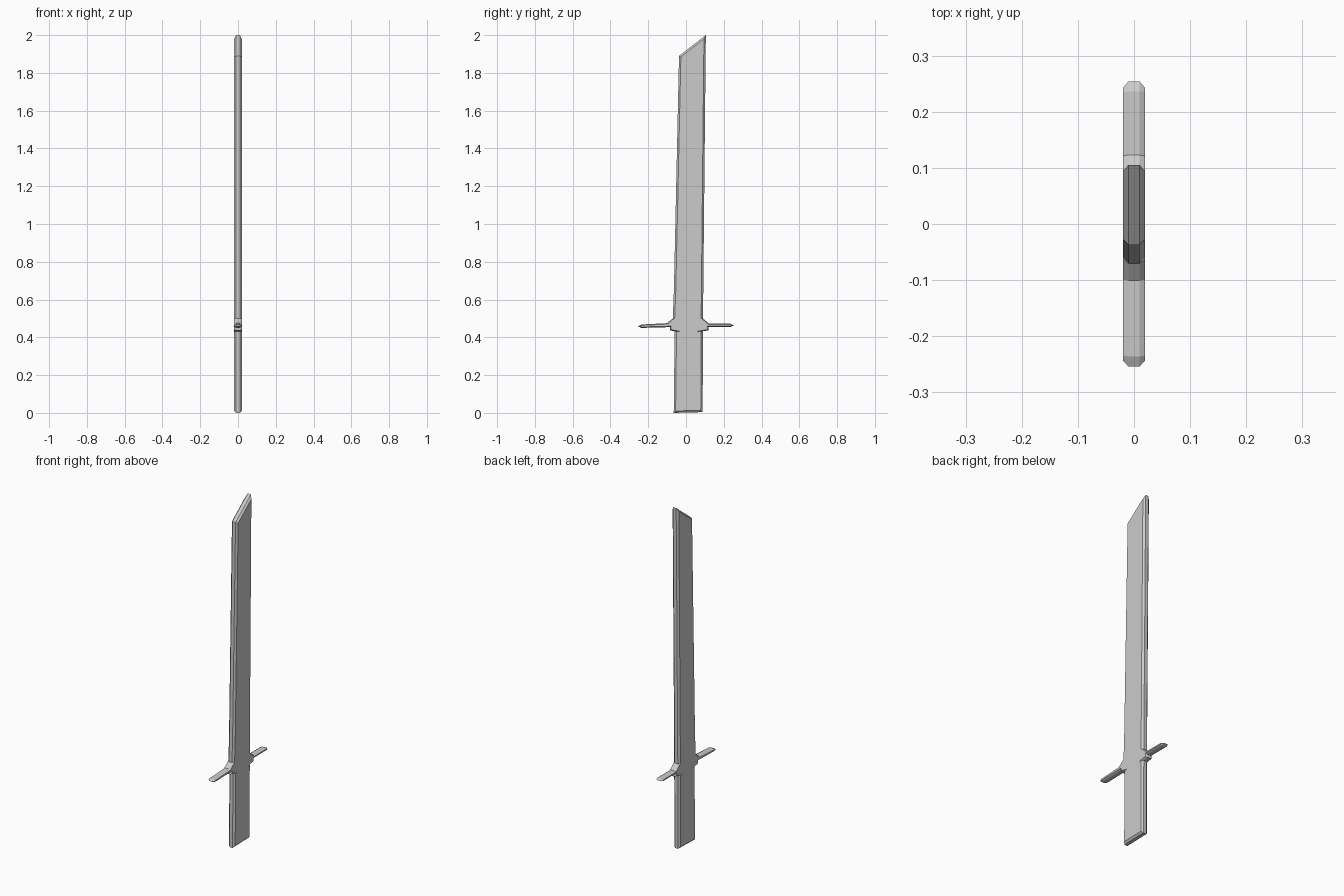
import bpy, bmesh
from mathutils import Vector

if "Cube" in bpy.data.objects:
    bpy.data.objects.remove(bpy.data.objects["Cube"])

HALF, RIM = 0.02, 0.01   # half thickness of the flat face and of the outer rim


def inset_outline(pts, insets):
    """Move each outline edge inward by its own inset and intersect neighbours."""
    n = len(pts)
    normals = []
    for i in range(n):
        d = (pts[(i + 1) % n] - pts[i]).normalized()
        normals.append(Vector((-d.y, d.x)))
    out = []
    for i in range(n):
        a, b = normals[i - 1], normals[i]
        ca, cb = a.dot(pts[i]) + insets[i - 1], b.dot(pts[i]) + insets[i]
        det = a.x * b.y - a.y * b.x
        out.append(Vector(((ca * b.y - cb * a.y) / det, (a.x * cb - b.x * ca) / det)))
    return out


def plate(name, outline, inset, seams=()):
    """Chamfered plate from a counter-clockwise (y, z) outline; seam edges stay square."""
    pts = [Vector(p) for p in outline]
    n = len(pts)
    inner = inset_outline(pts, [0 if i in seams else inset for i in range(n)])
    bm = bmesh.new()
    rings = []
    for ring, x in ((inner, -HALF), (pts, -RIM), (pts, RIM), (inner, HALF)):
        rings.append([bm.verts.new((x, p.x, p.y)) for p in ring])
    for lo, hi in zip(rings, rings[1:]):
        for i in range(n):
            j = (i + 1) % n
            bm.faces.new((lo[i], lo[j], hi[j], hi[i]))
    bm.faces.new(rings[0][::-1])
    bm.faces.new(rings[-1])
    bmesh.ops.recalc_face_normals(bm, faces=bm.faces)
    mesh = bpy.data.meshes.new(name)
    bm.to_mesh(mesh)
    bm.free()
    obj = bpy.data.objects.new(name, mesh)
    bpy.context.collection.objects.link(obj)
    return obj


# Blade with slanted tip
plate("blade", [(-0.07, 0.5), (0.09, 0.5), (0.105, 2.0), (-0.037, 1.89), (-0.064, 0.65)],
      0.01, seams=(0,))

# Cross guard with pointed arms, flared collar and small lower steps
plate("guard", [(-0.06, 0.432), (0.09, 0.432), (0.12, 0.437), (0.12, 0.455),
                (0.236, 0.455), (0.254, 0.463), (0.236, 0.472), (0.123, 0.472),
                (0.09, 0.5), (-0.07, 0.5), (-0.101, 0.475), (-0.236, 0.468),
                (-0.254, 0.459), (-0.236, 0.45), (-0.085, 0.454), (-0.085, 0.437)],
      0.005, seams=(0, 8))

# Handle
plate("handle", [(-0.065, 0.0), (0.088, 0.004), (0.09, 0.432), (-0.06, 0.432)],
      0.01, seams=(2,))
